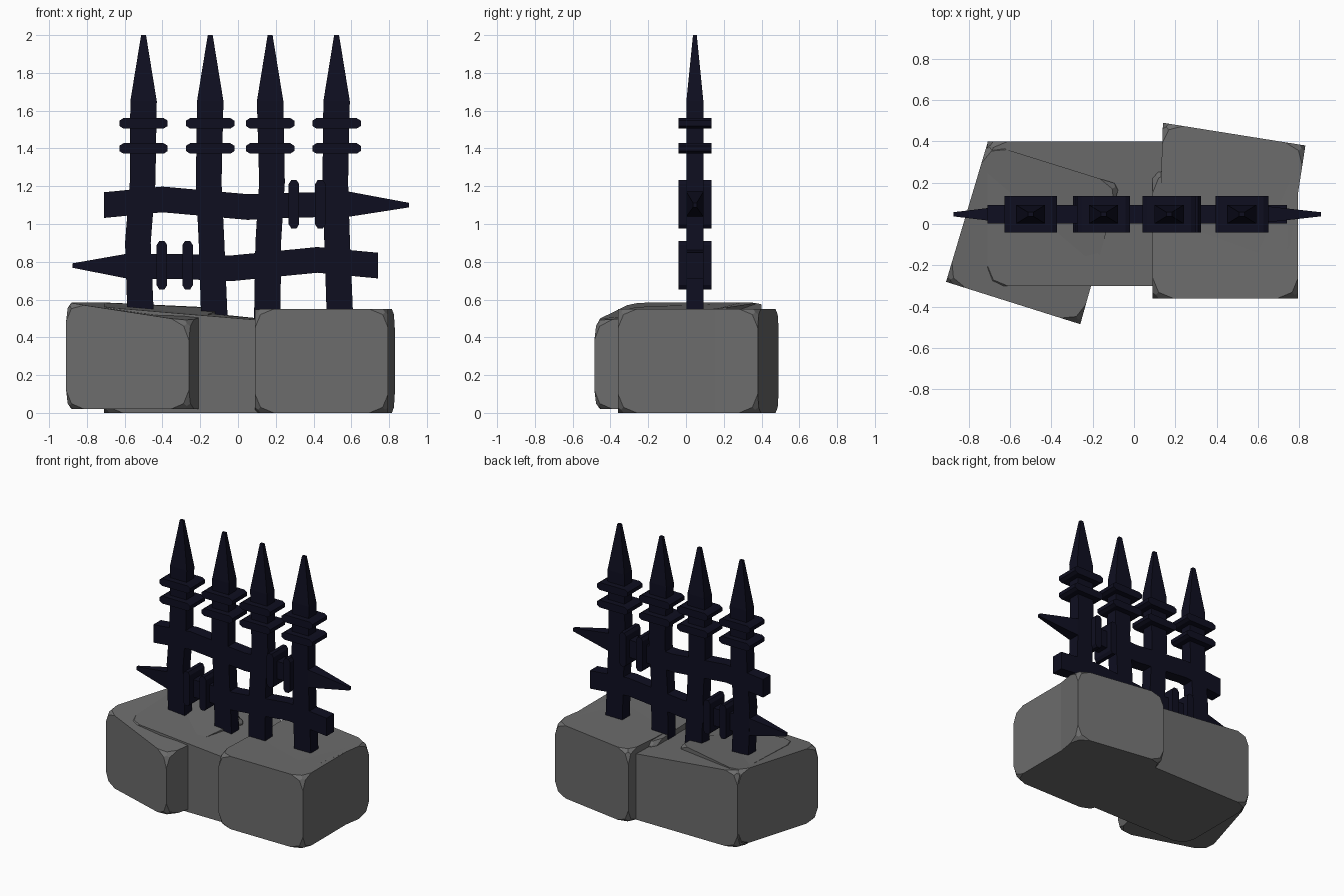
import bpy, bmesh

if "Cube" in bpy.data.objects:
    bpy.data.objects.remove(bpy.data.objects["Cube"])

BAR_Y = 0.047          # depth position of the whole railing


def material(name, rgb):
    m = bpy.data.materials.new(name)
    m.diffuse_color = (*rgb, 1)
    m.use_nodes = True
    m.node_tree.nodes["Principled BSDF"].inputs["Base Color"].default_value = m.diffuse_color
    return m


STONE = material("grey stone", (0.15, 0.15, 0.15))
IRON = material("dark iron", (0.0045, 0.0045, 0.0145))


def finish(bm, name, mat):
    bmesh.ops.recalc_face_normals(bm, faces=bm.faces)
    me = bpy.data.meshes.new(name)
    bm.to_mesh(me)
    bm.free()
    me.materials.append(mat)
    ob = bpy.data.objects.new(name, me)
    bpy.context.collection.objects.link(ob)
    return ob


def stone(name, corners, bottom, tops, cut=0.1):
    """Block on four plan corners, with its eight corners chipped off."""
    bm = bmesh.new()
    low = [bm.verts.new((x, y, bottom)) for x, y in corners]
    high = [bm.verts.new((x, y, z)) for (x, y), z in zip(corners, tops)]
    bm.faces.new(low)
    bm.faces.new(high)
    for i in range(4):
        j = (i + 1) % 4
        bm.faces.new((low[i], low[j], high[j], high[i]))
    bmesh.ops.recalc_face_normals(bm, faces=bm.faces)
    bmesh.ops.bevel(bm, geom=bm.verts[:], offset=cut, offset_type='OFFSET',
                    segments=2, profile=0.5, affect='VERTICES')
    return finish(bm, name, STONE)


def sweep(name, axis, stations):
    """Rectangular bar along x or z; stations are (along, centre, half width, half depth)."""
    bm = bmesh.new()
    rings = []
    for t, c, w, d in stations:
        ring = []
        for a, b in ((-w, -d), (w, -d), (w, d), (-w, d)):
            p = (c + a, BAR_Y + b, t) if axis == 'z' else (t, BAR_Y + b, c + a)
            ring.append(bm.verts.new(p))
        rings.append(ring)
    bm.faces.new(rings[0])
    bm.faces.new(rings[-1])
    for r, s in zip(rings, rings[1:]):
        for i in range(4):
            j = (i + 1) % 4
            bm.faces.new((r[i], r[j], s[j], s[i]))
    return finish(bm, name, IRON)


def collar(name, axis, along, centre, half=0.128):
    """Thin plate with chamfered ends; axis is the plate's long direction."""
    sweep(name, axis, [(along - half, centre, 0.014, 0.088),
                       (along - half + 0.022, centre, 0.028, 0.088),
                       (along + half - 0.022, centre, 0.028, 0.088),
                       (along + half, centre, 0.014, 0.088)])


# Base stones
stone("left_stone", [(-.91, -.28), (-.26, -.485), (-.07, .19), (-.71, .39)],
      0.02, [.585, .485, .555, .585])
stone("middle_stone", [(-.71, -.30), (.60, -.30), (.60, .40), (-.71, .40)],
      0.0, [.56, .45, .45, .585])
stone("right_stone", [(.09, -.36), (.795, -.36), (.795, .30), (.09, .25)],
      0.0, [.55, .55, .55, .53])
stone("back_right_stone", [(.12, -.10), (.74, -.20), (.83, .38), (.14, .49)],
      0.0, [.53, .55, .55, .55])

# Upright bars with pointed tops and two collars each
W, D = 0.07, 0.045
uprights = [
    (-.515, -.53, -.505, -.50),
    (-.125, -.14, -.155, -.147),
    (.155, .16, .18, .17),
    (.54, .525, .515, .522),
]
for n, (a, b, c, top) in enumerate(uprights, 1):
    sweep(f"upright_bar_{n}", 'z',
          [(.50, a, W, D), (.90, b, W * .97, D), (1.22, c, W * .97, D),
           (1.65, top, W, D), (2.0, top, .013, .01)])
    for k, z in enumerate((1.40, 1.533), 1):
        collar(f"upright_collar_{n}_{k}", 'x', top, z)

# Bent cross rails, each with one pointed end
sweep("upper_rail", 'x',
      [(-.71, 1.10, .068, D), (-.40, 1.13, .068, D), (.05, 1.09, .068, D),
       (.30, 1.10, .066, D), (.59, 1.105, .066, D), (.905, 1.10, .012, .01)])
sweep("lower_rail", 'x',
      [(-.875, .78, .012, .01), (-.585, .777, .066, D), (-.30, .775, .066, D),
       (-.04, .765, .068, D), (.42, .81, .068, D), (.74, .78, .068, D)])

# Rail collars
for k, x in enumerate((.296, .436), 1):
    collar(f"upper_rail_collar_{k}", 'z', 1.105, x)
for k, x in enumerate((-.403, -.267), 1):
    collar(f"lower_rail_collar_{k}", 'z', .782, x)
